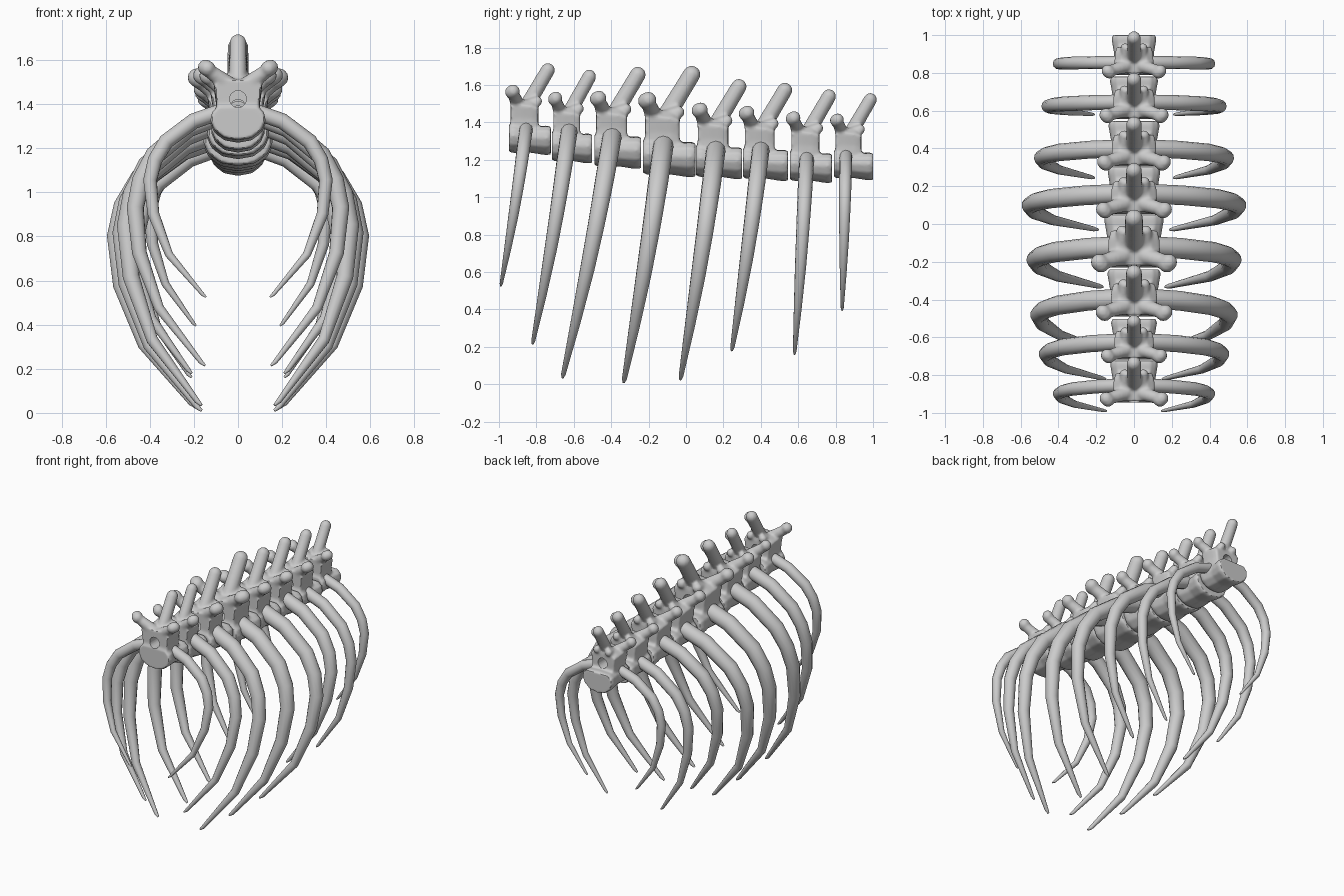
import bpy, bmesh, math
from mathutils import Vector, Matrix

if "Cube" in bpy.data.objects:
    bpy.data.objects.remove(bpy.data.objects["Cube"])

scene = bpy.context.scene.collection


def add_object(name, data):
    ob = bpy.data.objects.new(name, data)
    scene.objects.link(ob)
    return ob


def baked(ob):
    """Mesh with modifiers / curve bevel applied."""
    dg = bpy.context.evaluated_depsgraph_get()
    return bpy.data.meshes.new_from_object(ob.evaluated_get(dg))


def loft(bm, half, rings):
    """Half outline (x, z) mirrored, swept along y; rings = (y, scale, dz, z pivot)."""
    outline = half + [(-x, z) for x, z in reversed(half) if x > 0]
    loops = [[bm.verts.new((x * s, y, p + (z - p) * s + dz)) for x, z in outline]
             for y, s, dz, p in rings]
    n = len(outline)
    for a, b in zip(loops, loops[1:]):
        for i in range(n):
            j = (i + 1) % n
            bm.faces.new((a[i], b[i], b[j], a[j]))
    bm.faces.new(loops[0])
    bm.faces.new(loops[-1][::-1])


def capsule(bm, a, b, ra, rb):
    a, b = Vector(a), Vector(b)
    d = b - a
    m = Matrix.Translation((a + b) / 2) @ d.to_track_quat('Z', 'Y').to_matrix().to_4x4()
    bmesh.ops.create_cone(bm, cap_ends=True, segments=20, radius1=ra, radius2=rb,
                          depth=d.length, matrix=m)
    for p, r in ((a, ra), (b, rb)):
        bmesh.ops.create_uvsphere(bm, u_segments=20, v_segments=12, radius=r,
                                  matrix=Matrix.Translation(p))


def make_vertebra():
    """Unit vertebra: length 1 along y, 2.2 tall, standing on z = 0."""
    bm = bmesh.new()
    # Drum-shaped body with a slight waist
    loft(bm, [(0, 0), (.28, .05), (.48, .2), (.57, .4), (.53, .58), (.4, .68), (0, .7)],
         [(0, .96, .07, .4), (.12, 1, .07, .4), (.5, .88, .03, .4), (.88, 1, .02, .4), (1, .98, .02, .4)])
    # Arch over the canal
    loft(bm, [(0, .4), (.44, .45), (.45, .9), (.5, 1.2), (.32, 1.34), (0, 1.3)],
         [(.04, .97, 0, .6), (.3, 1, 0, .6), (.55, .97, 0, .6), (.7, .88, 0, .6)])
    # Side arms with knobs, rear joint nubs
    for s in (-1, 1):
        capsule(bm, (.2 * s, .22, 1.2), (.6 * s, .1, 1.48), .17, .14)
        capsule(bm, (.62 * s, .06, 1.52), (.66 * s, .1, 1.54), .16, .16)
        capsule(bm, (.2 * s, .4, 1.2), (.22 * s, .68, 1.3), .14, .12)
    # Back-swept spine
    capsule(bm, (0, .4, 1.15), (0, .93, 2.04), .18, .17)
    bmesh.ops.recalc_face_normals(bm, faces=bm.faces)
    me = bpy.data.meshes.new("vertebra_shape")
    bm.to_mesh(me)
    bm.free()
    ob = add_object("vertebra_shape", me)

    # Canal cutter
    cb = bmesh.new()
    bmesh.ops.create_cone(cb, cap_ends=True, segments=20, radius1=.17, radius2=.17, depth=1.6,
                          matrix=Matrix.Translation((0, .5, .9)) @ Matrix.Rotation(math.pi / 2, 4, 'X'))
    cm = bpy.data.meshes.new("canal_cutter")
    cb.to_mesh(cm)
    cb.free()
    cutter = add_object("canal_cutter", cm)
    cutter.hide_render = True

    rm = ob.modifiers.new("fuse", 'REMESH')
    rm.mode, rm.voxel_size = 'VOXEL', .04
    sm = ob.modifiers.new("soften", 'SMOOTH')
    sm.factor, sm.iterations = .5, 4
    bo = ob.modifiers.new("canal", 'BOOLEAN')
    bo.operation, bo.object, bo.solver = 'DIFFERENCE', cutter, 'EXACT'
    mesh = baked(ob)
    bpy.data.objects.remove(ob)
    bpy.data.objects.remove(cutter)
    return mesh


# Normalised rib: (drop, share of reach, thickness); reach is from root, then from tip
RIB = [(0, 0, 1), (.05, .38, 1), (.16, .77, .98), (.26, .93, .93), (.37, 1, .87),
       (.55, .94, .75), (.77, .66, .52), (.985, .06, .24), (1, 0, .12)]


def make_rib(name, side, reach, root, tip, tip_x, r):
    root_x, w = .08, reach - r * .87
    cu = bpy.data.curves.new(name, 'CURVE')
    cu.dimensions, cu.bevel_depth, cu.bevel_resolution = '3D', r, 4
    cu.use_fill_caps = True
    sp = cu.splines.new('POLY')
    sp.points.add(len(RIB) - 1)
    for p, (u, f, t) in zip(sp.points, RIB):
        base = root_x if u < .4 else tip_x
        bow = .05 * math.sin(math.pi * u) * (root[0] - tip[0])
        p.co = (side * (base + (w - base) * f), root[0] + (tip[0] - root[0]) * u + bow,
                root[1] + (tip[1] - root[1]) * u, 1)
        p.radius = t
    tmp = add_object("tmp", cu)
    mesh = baked(tmp)
    bpy.data.objects.remove(tmp)
    return add_object(name, mesh)


# front y, length, bottom z, top z | rib reach, root (y, z), tip (y, z), tip x, radius
SEGMENTS = [
    (-.946, .223, 1.22, 1.715, .43, (-.855, 1.365), (-.99, .525), .145, .036),
    (-.717, .215, 1.175, 1.68, .505, (-.625, 1.35), (-.82, .215), .15, .045),
    (-.49, .25, 1.145, 1.695, .55, (-.395, 1.325), (-.66, .035), .165, .052),
    (-.23, .28, 1.10, 1.70, .57, (-.12, 1.285), (-.333, .01), .165, .055),
    (.053, .247, 1.09, 1.63, .595, (.16, 1.255), (-.03, .025), .19, .052),
    (.305, .24, 1.08, 1.61, .53, (.40, 1.255), (.245, .18), .21, .047),
    (.555, .225, 1.07, 1.575, .49, (.645, 1.205), (.58, .16), .21, .04),
    (.79, .21, 1.085, 1.555, .43, (.855, 1.22), (.835, .395), .19, .034),
]

vertebra = make_vertebra()
parts = []
for i, (y, length, z0, z1, *rib) in enumerate(SEGMENTS, 1):
    v = add_object(f"vertebra_{i}", vertebra.copy())
    v.data.transform(Matrix.Translation((0, y, z0)) @ Matrix.Diagonal((length, length, (z1 - z0) / 2.2, 1)))
    parts.append(v)
    for side, label in ((-1, "left"), (1, "right")):
        parts.append(make_rib(f"rib_{i}_{label}", side, *rib))

bpy.ops.object.select_all(action='DESELECT')
for ob in parts:
    ob.select_set(True)
bpy.context.view_layer.objects.active = parts[0]
bpy.ops.object.shade_smooth_by_angle(angle=math.radians(40))
